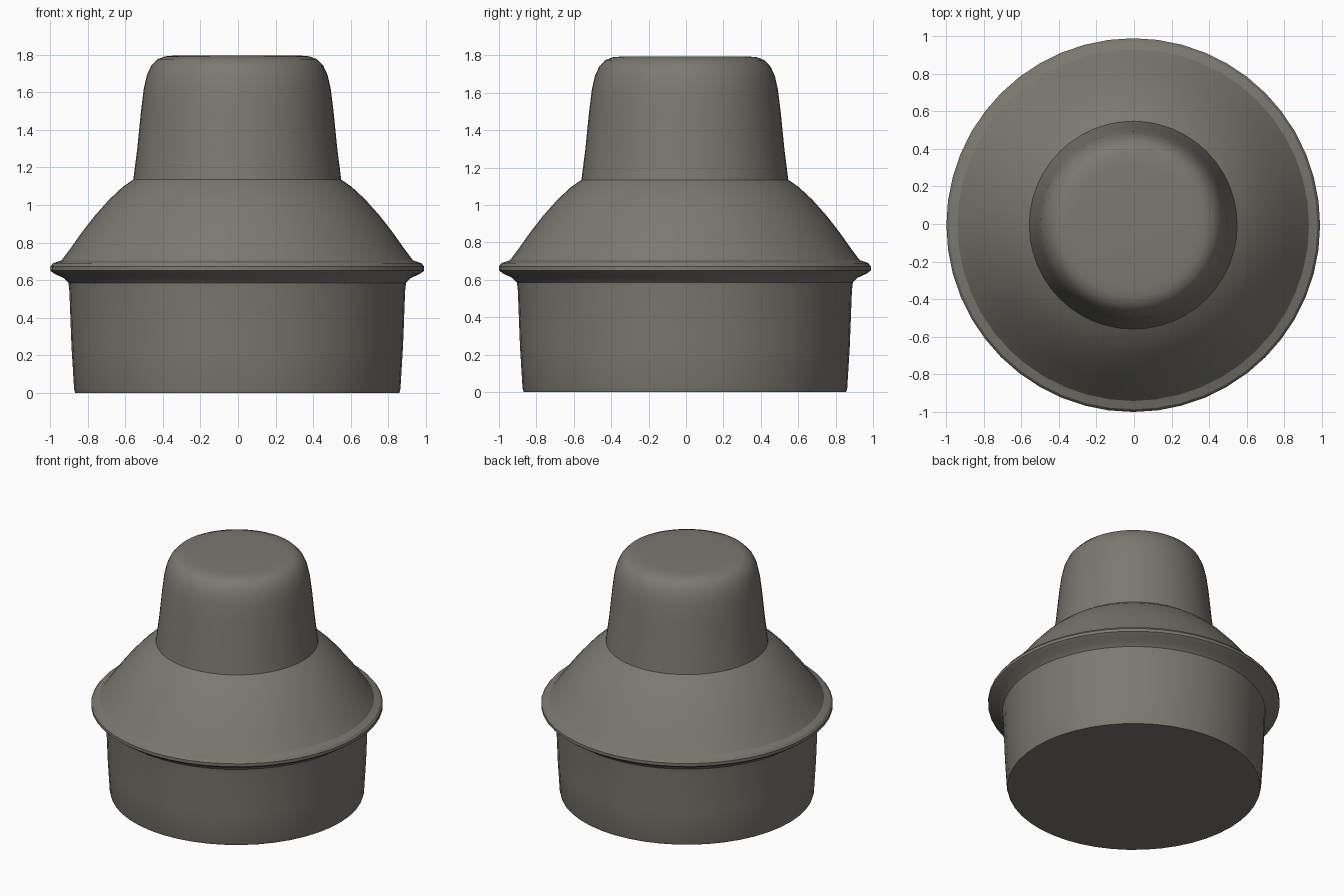
import bpy, bmesh, math

if "Cube" in bpy.data.objects:
    bpy.data.objects.remove(bpy.data.objects["Cube"])

SIDES = 48

grey = bpy.data.materials.new("warm_grey")
grey.diffuse_color = (0.2, 0.19, 0.165, 1)
grey.use_nodes = True
grey.node_tree.nodes["Principled BSDF"].inputs["Base Color"].default_value = grey.diffuse_color


def lathe(name, profile, x=0.0, y=0.0):
    """Turn a (radius, height) profile into a closed round solid."""
    bm = bmesh.new()
    rings = []
    for r, z in profile:
        rings.append([bm.verts.new((x + r * math.cos(2 * math.pi * i / SIDES),
                                    y + r * math.sin(2 * math.pi * i / SIDES), z))
                      for i in range(SIDES)])
    for low, high in zip(rings, rings[1:]):
        for i in range(SIDES):
            j = (i + 1) % SIDES
            bm.faces.new((low[i], low[j], high[j], high[i]))
    bm.faces.new(rings[0][::-1])
    bm.faces.new(rings[-1])
    mesh = bpy.data.meshes.new(name)
    bm.to_mesh(mesh)
    bm.free()
    mesh.materials.append(grey)
    obj = bpy.data.objects.new(name, mesh)
    bpy.context.collection.objects.link(obj)
    bpy.ops.object.select_all(action='DESELECT')
    obj.select_set(True)
    bpy.context.view_layer.objects.active = obj
    bpy.ops.object.shade_smooth_by_angle(angle=math.radians(32))
    return obj


# One continuous body: tapered base, flared rim, domed shoulder and rounded cap
lathe("turned_body", [
    # base
    (0.862, 0.0), (0.868, 0.02), (0.882, 0.25), (0.893, 0.54), (0.898, 0.585),
    # rim
    (0.925, 0.612), (0.972, 0.633), (0.994, 0.65), (0.994, 0.672),
    (0.98, 0.69), (0.935, 0.705),
    # shoulder
    (0.89, 0.765), (0.83, 0.85), (0.76, 0.94), (0.68, 1.03), (0.61, 1.095), (0.553, 1.135),
    # cap
    (0.532, 1.3), (0.512, 1.5), (0.497, 1.62), (0.481, 1.69), (0.458, 1.74),
    (0.425, 1.775), (0.385, 1.79), (0.33, 1.795),
], x=-0.004, y=-0.006)
